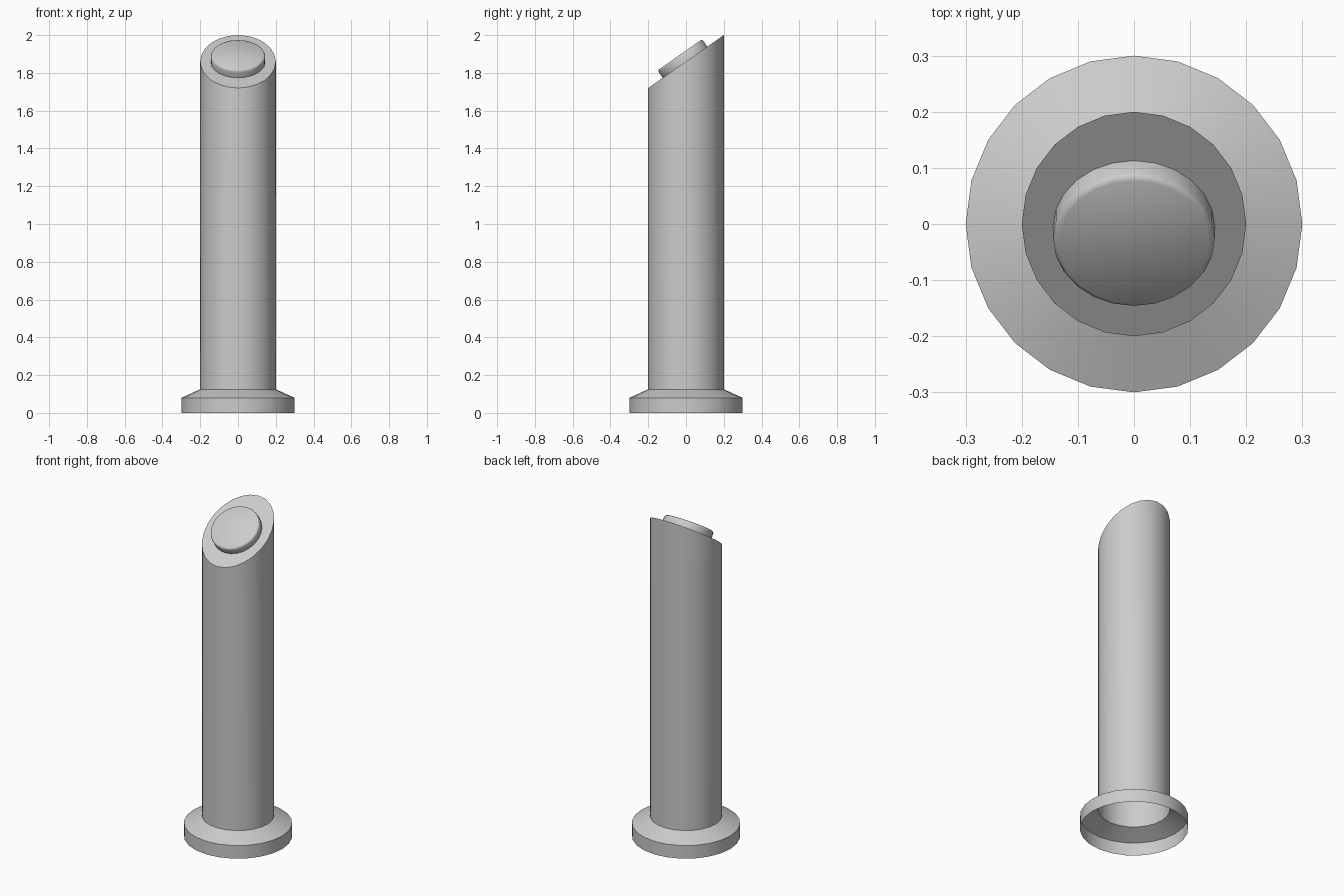
import bpy, bmesh, math
from mathutils import Matrix

if "Cube" in bpy.data.objects:
    bpy.data.objects.remove(bpy.data.objects["Cube"])

SIDES = 24
TILT = math.radians(35)
SLOPE = math.tan(TILT)
MID_Z = 1.86   # height of the slanted face on the axis


def lathe(name, profile, cap_top, slanted=False):
    """Stack rings from (radius, z) pairs; optionally slant the last ring."""
    bm = bmesh.new()
    rings = []
    for i, (r, z) in enumerate(profile):
        ring = []
        for k in range(SIDES):
            a = 2 * math.pi * k / SIDES
            x, y = r * math.cos(a), r * math.sin(a)
            dz = SLOPE * y if slanted and i == len(profile) - 1 else 0
            ring.append(bm.verts.new((x, y, z + dz)))
        rings.append(ring)
    for lo, hi in zip(rings, rings[1:]):
        for k in range(SIDES):
            n = (k + 1) % SIDES
            bm.faces.new((lo[k], lo[n], hi[n], hi[k]))
    if cap_top:
        bm.faces.new(rings[-1])
    mesh = bpy.data.meshes.new(name)
    bm.to_mesh(mesh)
    bm.free()
    obj = bpy.data.objects.new(name, mesh)
    bpy.context.collection.objects.link(obj)
    return obj


def smooth(obj, degrees):
    bpy.ops.object.select_all(action='DESELECT')
    obj.select_set(True)
    bpy.context.view_layer.objects.active = obj
    bpy.ops.object.shade_smooth_by_angle(angle=math.radians(degrees))


# Hollow post with flared foot, open underneath, slanted face on top
post = lathe("post", [(0.3, 0), (0.3, 0.08), (0.2, 0.125), (0.2, MID_Z)],
             cap_top=True, slanted=True)
smooth(post, 30)

# Round button with a softened rim, lying on the slanted face
button = lathe("button", [(0.144, 0), (0.144, 0.037), (0.141, 0.044), (0.134, 0.048)],
               cap_top=True)
button.data.transform(Matrix.Translation((0, -0.005, MID_Z - 0.005 * SLOPE))
                      @ Matrix.Rotation(TILT, 4, 'X'))
smooth(button, 50)
